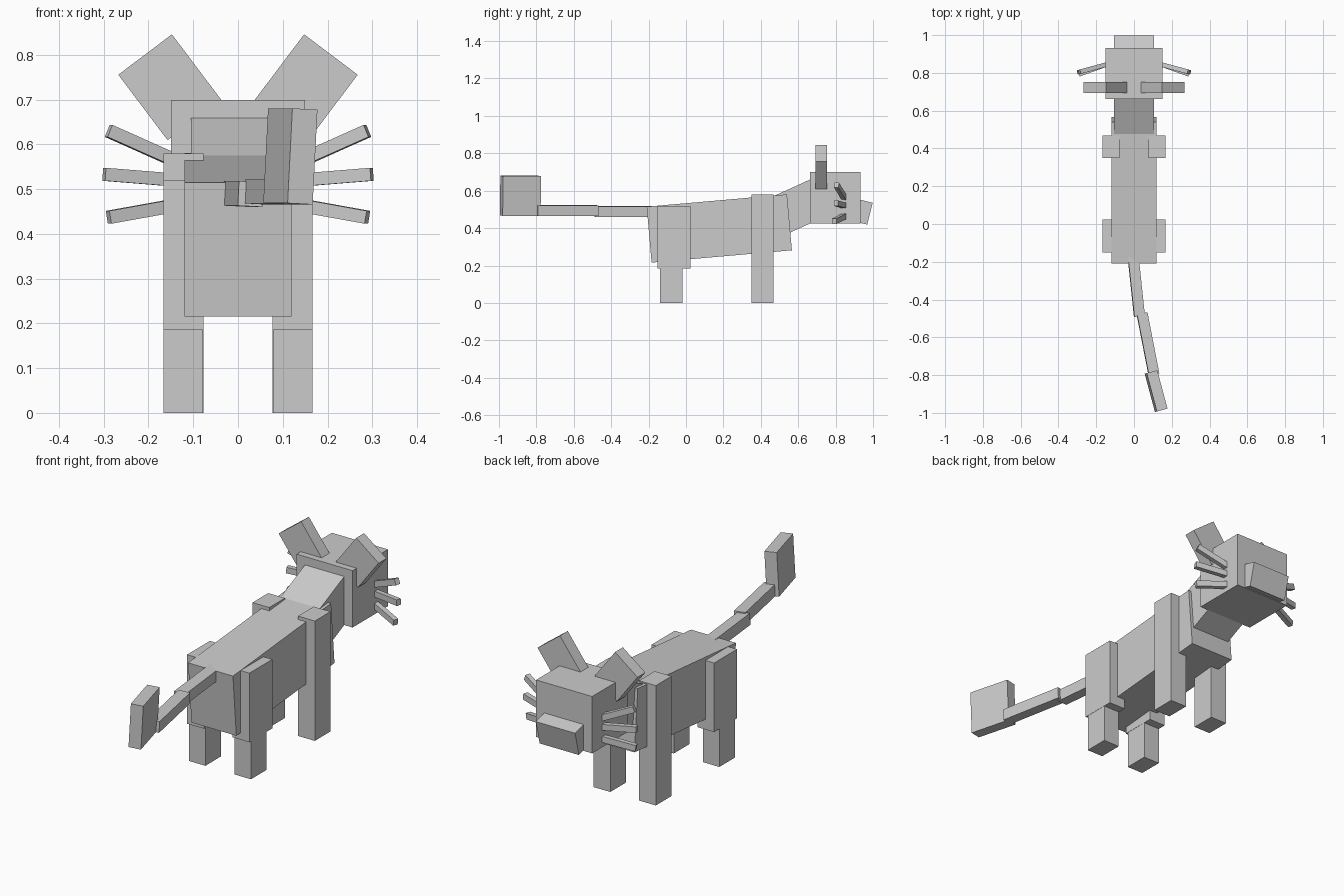
import bpy
from math import radians
from mathutils import Vector, Euler, Matrix

if "Cube" in bpy.data.objects:
    bpy.data.objects.remove(bpy.data.objects["Cube"])


def box(name, centre, size, rot=(0, 0, 0)):
    """Flat-faced block with size baked in; rot in degrees."""
    bpy.ops.mesh.primitive_cube_add(size=1)
    ob = bpy.context.object
    ob.name = name
    ob.data.transform(Matrix.Diagonal((*size, 1)))
    ob.location = centre
    ob.rotation_euler = Euler([radians(a) for a in rot])
    return ob


def bar(name, start, end, width, height):
    """Block running from start to end."""
    start, end = Vector(start), Vector(end)
    ob = box(name, (start + end) / 2, (width, (end - start).length, height))
    ob.rotation_euler = (end - start).to_track_quat('Y', 'Z').to_euler()
    return ob


# Trunk, neck and head
box("body", (0, 0.178, 0.398), (0.24, 0.753, 0.30), (5, 0, 0))
box("neck", (0, 0.61, 0.518), (0.21, 0.26, 0.214), (24.5, 0, 0))
box("head", (0, 0.797, 0.562), (0.30, 0.27, 0.275))
box("muzzle", (0, 0.935, 0.489), (0.21, 0.10, 0.12), (-14, 0, 0))

# Tail: two thin links curving sideways, then an upright tip
box("tail_base", (0.012, -0.33, 0.489), (0.056, 0.32, 0.055), (0, 3, 6))
box("tail_middle", (0.074, -0.635, 0.494), (0.056, 0.33, 0.055), (0, 3, 11))
box("tail_tip", (0.117, -0.885, 0.573), (0.058, 0.21, 0.212), (0, 3, 15))

# Whisker height at the cheek, then tip position
whiskers = {
    "upper": (0.568, (0.289, 0.805, 0.630)),
    "middle": (0.521, (0.299, 0.802, 0.533)),
    "lower": (0.462, (0.289, 0.793, 0.437)),
}

# Paired parts
for side, s in (("left", -1), ("right", 1)):
    box(f"front_leg_{side}", (s * 0.122, 0.409, 0.29), (0.09, 0.12, 0.58))
    box(f"haunch_{side}", (s * 0.122, -0.064, 0.352), (0.09, 0.175, 0.334))
    box(f"back_leg_{side}", (s * 0.122, -0.078, 0.11), (0.088, 0.12, 0.22))
    box(f"ear_{side}", (s * 0.1525, 0.723, 0.7275), (0.15, 0.06, 0.183), (0, s * 37, 0))
    for level, (z, tip) in whiskers.items():
        root = Vector((0.15, 0.843, z))
        tip = Vector(tip)
        root -= (tip - root) * 0.2
        bar(f"whisker_{level}_{side}", (s * root.x, root.y, root.z),
            (s * tip.x, tip.y, tip.z), 0.024, 0.029)
